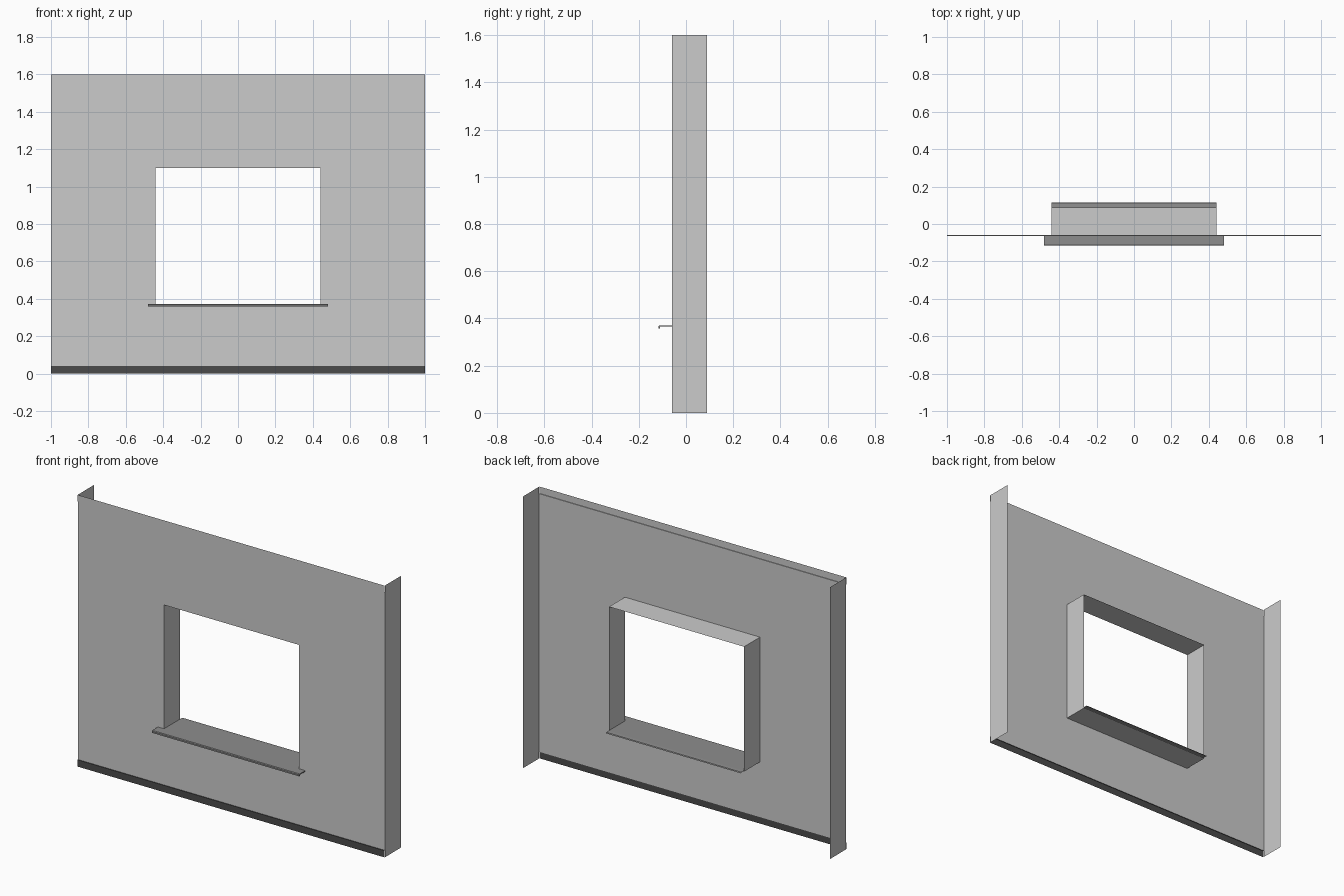
import bpy

if "Cube" in bpy.data.objects:
    bpy.data.objects.remove(bpy.data.objects["Cube"])

W, H = 1.0, 1.6            # half width, height
OW, Z0, Z1 = 0.44, 0.365, 1.10   # window half width, bottom, top
YF, YB = -0.06, 0.088      # wall face, depth of the returns
STRIP = 0.04


def add(name, verts, faces, grey=None):
    me = bpy.data.meshes.new(name)
    me.from_pydata(verts, [], faces)
    ob = bpy.data.objects.new(name, me)
    bpy.context.collection.objects.link(ob)
    if grey is not None:
        mat = bpy.data.materials.new(name + "_grey")
        mat.diffuse_color = (grey, grey, grey, 1)
        mat.use_nodes = True
        mat.node_tree.nodes["Principled BSDF"].inputs["Base Color"].default_value = mat.diffuse_color
        me.materials.append(mat)
    return ob


def rect(w, z0, z1, y):
    return [(-w, y, z0), (w, y, z0), (w, y, z1), (-w, y, z1)]


def sheet(name, profile, grey=None):
    """Sweep (half width, y, z) rows across x into a thin sheet."""
    verts = [(s * w, y, z) for w, y, z in profile for s in (-1, 1)]
    faces = [(2 * i, 2 * i + 1, 2 * i + 3, 2 * i + 2)
             for i in range(len(profile) - 1)]
    return add(name, verts, faces, grey)


# Wall face with the window opening
ring = [(i, (i + 1) % 4, (i + 1) % 4 + 4, i + 4) for i in range(4)]
add("wall_face", rect(W, STRIP, H - STRIP, YF) + rect(OW, Z0, Z1, YF), ring)

# Four sided window reveal, outer side facing away from the opening
add("window_reveal", rect(OW, Z0, Z1, YF) + rect(OW, Z0, Z1, YB), ring)

# End returns at both sides
for side, s in (("left", -W), ("right", W)):
    v = [(s, YF, 0), (s, YB, 0), (s, YB, H), (s, YF, H)]
    add(side + "_return", v, [(0, 1, 2, 3) if s > 0 else (3, 2, 1, 0)])

# Top and bottom strips stand slightly proud of the wall
YS = YF - 0.004
sheet("top_strip", [(W, YF, H - STRIP), (W, YS, H - STRIP), (W, YS, H)], 0.57)
sheet("bottom_strip", [(W, YS, 0), (W, YS, STRIP), (W, YF, STRIP)], 0.07)

# Window sill: wide nose with drip lip outside, narrow board through the opening
SW, ZS = 0.48, 0.371
sheet("sill_nose", [(SW, YF, ZS - 0.006), (SW, -0.110, ZS - 0.006),
                    (SW, -0.110, 0.358), (SW, -0.116, 0.358),
                    (SW, -0.116, ZS - 0.004), (SW, -0.112, ZS), (SW, YF, ZS)], 0.27)
for side, s in (("left", -SW), ("right", SW)):
    v = [(s, y, z) for y, z in ((YF, ZS - 0.006), (-0.110, ZS - 0.006), (-0.110, 0.358),
                                (-0.116, 0.358), (-0.116, ZS - 0.004), (-0.112, ZS), (YF, ZS))]
    f = [(0, 1, 5, 6), (1, 2, 3, 4), (1, 4, 5)]
    add(side + "_sill_end", v, [g if s < 0 else g[::-1] for g in f], 0.27)
sheet("sill_board", [(OW, YF, ZS), (OW, 0.092, ZS), (OW, 0.112, ZS - 0.001),
                     (OW, 0.116, ZS - 0.006)], 0.27)
